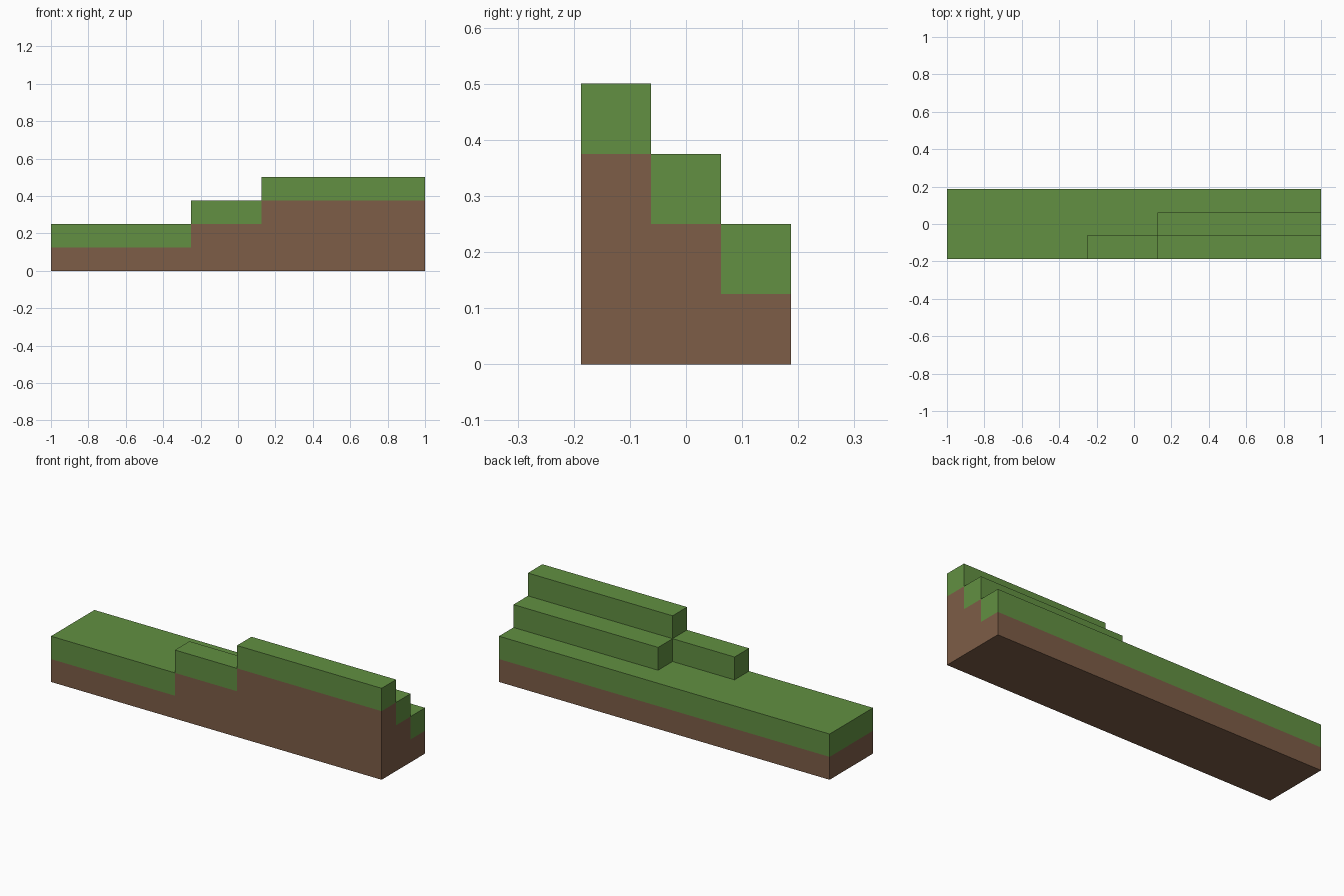
import bpy
import bmesh

cube = bpy.data.objects.get("Cube")
if cube:
    bpy.data.objects.remove(cube, do_unlink=True)

STEP = 0.125  # height of one terrace and thickness of the turf
XS = [-1, -0.25, 0.125, 1]
YS = [-0.1875, -0.0625, 0.0625, 0.1875]
# Terrace heights in steps, rows from front to back, each from -x to +x
LEVELS = [[2, 3, 4], [2, 2, 3], [2, 2, 2]]
SOIL, TURF = 0, 1


def make_material(name, colour):
    mat = bpy.data.materials.new(name)
    mat.use_nodes = True
    mat.diffuse_color = colour
    bsdf = next(n for n in mat.node_tree.nodes if n.type == 'BSDF_PRINCIPLED')
    bsdf.inputs["Base Color"].default_value = colour
    bsdf.inputs["Roughness"].default_value = 0.9
    return mat


def level(row, col):
    inside = 0 <= row < len(LEVELS) and 0 <= col < len(LEVELS[0])
    return LEVELS[row][col] if inside else 0


def add_face(bm, points, material):
    face = bm.faces.new([bm.verts.new(p) for p in points])
    face.material_index = material


bm = bmesh.new()
for row, levels in enumerate(LEVELS):
    for col, top in enumerate(levels):
        x0, x1 = XS[col:col + 2]
        y0, y1 = YS[row:row + 2]
        corners = [(x0, y0), (x1, y0), (x1, y1), (x0, y1)]

        # Grassy tread and earthen underside
        add_face(bm, [(x, y, top * STEP) for x, y in corners], TURF)
        add_face(bm, [(x, y, 0) for x, y in reversed(corners)], SOIL)

        # Exposed walls: front, +x, back, -x; the uppermost step is turf
        for side, (dr, dc) in enumerate([(-1, 0), (0, 1), (1, 0), (0, -1)]):
            a, b = corners[side], corners[(side + 1) % 4]
            for k in range(level(row + dr, col + dc), top):
                low, high = k * STEP, (k + 1) * STEP
                add_face(bm, [(*a, low), (*b, low), (*b, high), (*a, high)],
                         TURF if k == top - 1 else SOIL)

# Weld the shell and merge coplanar faces of the same colour
bmesh.ops.remove_doubles(bm, verts=bm.verts[:], dist=0.0001)
bmesh.ops.dissolve_limit(bm, angle_limit=0.01, verts=bm.verts[:],
                         edges=bm.edges[:], delimit={'MATERIAL'})
bmesh.ops.recalc_face_normals(bm, faces=bm.faces[:])

mesh = bpy.data.meshes.new("terraced_ground")
bm.to_mesh(mesh)
bm.free()
mesh.materials.append(make_material("brown_soil", (0.205, 0.109, 0.063, 1)))
mesh.materials.append(make_material("green_turf", (0.122, 0.279, 0.054, 1)))
ground = bpy.data.objects.new("terraced_ground", mesh)
bpy.context.collection.objects.link(ground)
